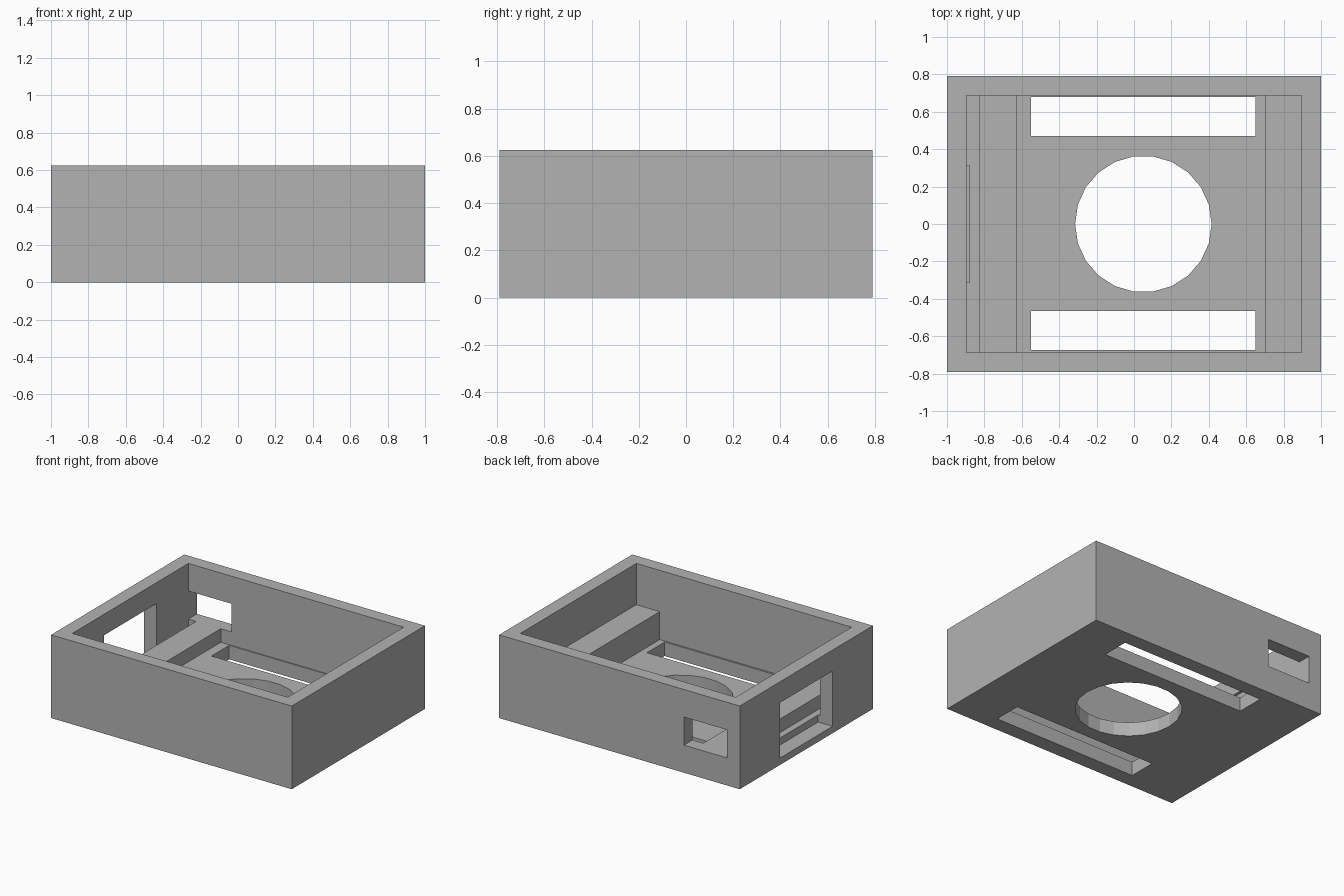
import bpy
import bmesh
from math import cos, sin, tau

old = bpy.data.objects.get("Cube")
if old:
    bpy.data.objects.remove(old, do_unlink=True)

# Single plain grey
grey = bpy.data.materials.new("plain grey")
grey.use_nodes = True
colour = (0.45, 0.45, 0.45, 1)
grey.diffuse_color = colour
grey.node_tree.nodes["Principled BSDF"].inputs["Base Color"].default_value = colour


def prism(name, outline, direction):
    """Extrude a closed flat outline along a direction."""
    bm = bmesh.new()
    face = bm.faces.new([bm.verts.new(p) for p in outline])
    grown = bmesh.ops.extrude_face_region(bm, geom=[face], use_keep_orig=True)
    verts = [g for g in grown["geom"] if isinstance(g, bmesh.types.BMVert)]
    bmesh.ops.translate(bm, verts=verts, vec=direction)
    bmesh.ops.recalc_face_normals(bm, faces=bm.faces)
    mesh = bpy.data.meshes.new(name)
    bm.to_mesh(mesh)
    bm.free()
    mesh.materials.append(grey)
    obj = bpy.data.objects.new(name, mesh)
    bpy.context.collection.objects.link(obj)
    return obj


def block(name, x, y, z):
    corners = [(x[0], y[0]), (x[1], y[0]), (x[1], y[1]), (x[0], y[1])]
    return prism(name, [(a, b, z[0]) for a, b in corners], (0, 0, z[1] - z[0]))


def cut(target, cutter):
    cutter.hide_render = True
    mod = target.modifiers.new(cutter.name, 'BOOLEAN')
    mod.operation = 'DIFFERENCE'
    mod.solver = 'EXACT'
    mod.object = cutter
    bpy.context.view_layer.objects.active = target
    bpy.ops.object.modifier_apply(modifier=mod.name)
    bpy.data.objects.remove(cutter, do_unlink=True)


wall, floor, low, high = 0.895, 0.105, 0.207, 0.315
side = 0.688

# Outer case
case = block("open_case", (-1, 1), (-0.79, 0.79), (0, 0.625))

# Cavity profile leaves a low ridge and a high ledge standing on the floor
profile = [(-wall, floor), (-0.83, floor), (-0.83, low), (-0.625, low),
           (-0.625, floor), (0.7, floor), (0.7, high), (wall, high),
           (wall, 0.8), (-wall, 0.8)]
cut(case, prism("cavity", [(x, -side, z) for x, z in profile], (0, 2 * side, 0)))

# Round opening through the floor
sides, radius = 22, 0.365
ring = [(0.05 + radius * cos(tau * i / sides), radius * sin(tau * i / sides), -0.1)
        for i in range(sides)]
cut(case, prism("round_opening", ring, (0, 0, 0.25)))

# Long floor slots
for y in ((0.47, 0.68), (-0.675, -0.465)):
    cut(case, block("floor_slot", (-0.55, 0.65), y, (-0.1, 0.15)))

# Side window, sunk slightly into the floor
cut(case, block("side_window", (-1.1, -0.88), (-0.312, 0.312), (0.052, 0.467)))

# Rear port level with the low ridge
cut(case, block("rear_port", (-wall, -0.535), (0.67, 0.9), (low, 0.418)))
